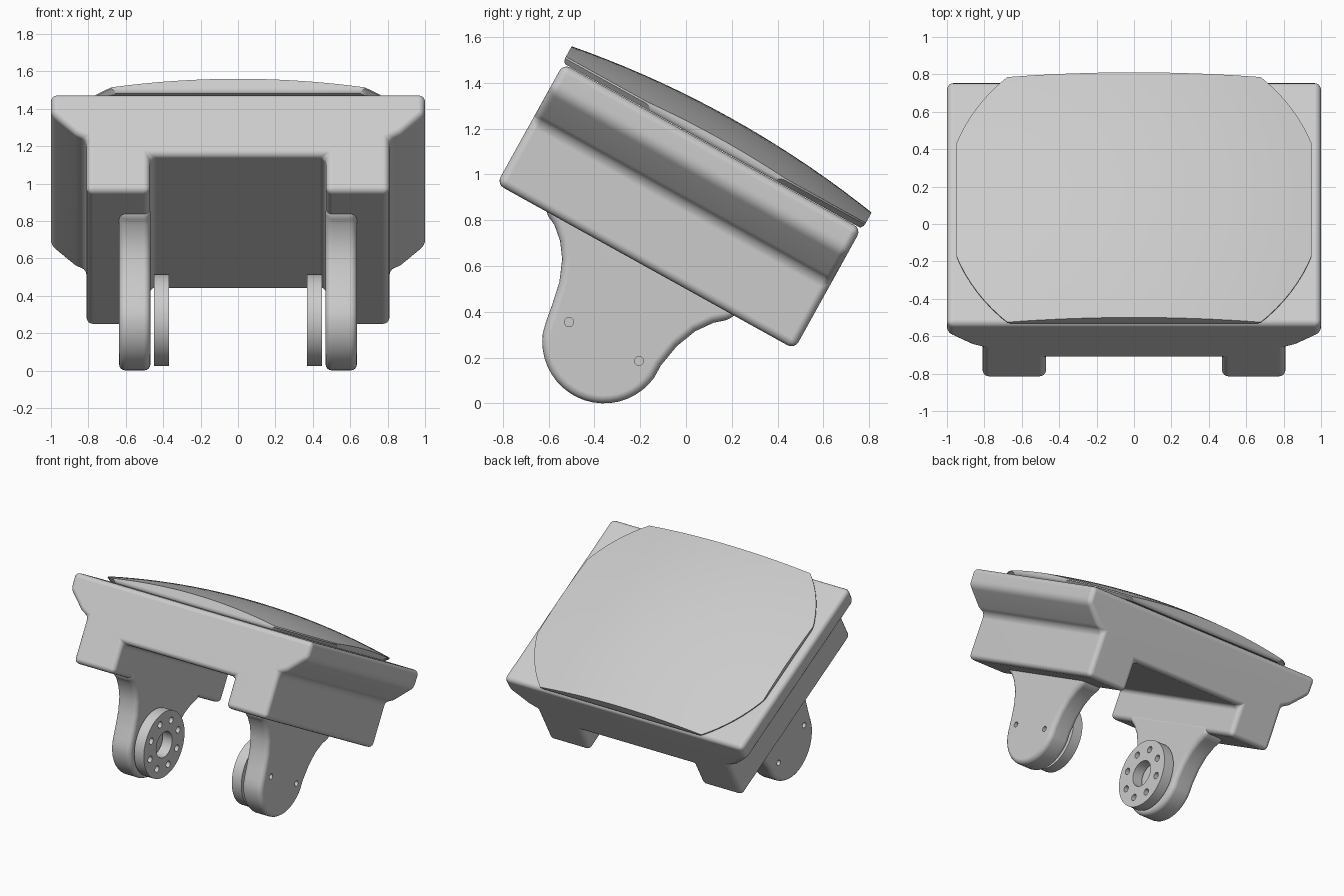
import bpy
import bmesh
from math import radians, cos, sin, sqrt, pi
from mathutils import Matrix, Vector

cube = bpy.data.objects.get("Cube")
if cube:
    bpy.data.objects.remove(cube, do_unlink=True)

TILT = radians(-29)
FRONT, BACK = -1.188, 0.3           # body ends along its own tilted axis
PIVOT = Vector((0, -0.358, 0.27))   # centre of the mounting discs

grey = bpy.data.materials.new("light_grey")
grey.use_nodes = True
grey.diffuse_color = (0.6, 0.6, 0.6, 1)
grey.node_tree.nodes["Principled BSDF"].inputs["Base Color"].default_value = (0.6, 0.6, 0.6, 1)


def make(name, bm):
    bmesh.ops.recalc_face_normals(bm, faces=bm.faces)
    mesh = bpy.data.meshes.new(name)
    bm.to_mesh(mesh)
    bm.free()
    obj = bpy.data.objects.new(name, mesh)
    bpy.context.collection.objects.link(obj)
    mesh.materials.append(grey)
    return obj


def prism(name, points, offset):
    """Closed outline swept along an offset vector."""
    bm = bmesh.new()
    face = bm.faces.new([bm.verts.new(p) for p in points])
    swept = bmesh.ops.extrude_face_region(bm, geom=[face])["geom"]
    bmesh.ops.translate(bm, vec=offset, verts=[g for g in swept if isinstance(g, bmesh.types.BMVert)])
    return make(name, bm)


def rods(name, specs):
    """Several x-axis cylinders (x0, x1, centre, radius, sides) in one mesh."""
    bm = bmesh.new()
    for x0, x1, c, r, sides in specs:
        place = Matrix.Translation(((x0 + x1) / 2, c.y, c.z)) @ Matrix.Rotation(pi / 2, 4, 'Y')
        bmesh.ops.create_cone(bm, cap_ends=True, segments=sides, radius1=r, radius2=r,
                              depth=abs(x1 - x0), matrix=place)
    return make(name, bm)


def apply_modifier(obj, kind, **settings):
    mod = obj.modifiers.new(kind.title(), kind)
    for key, value in settings.items():
        setattr(mod, key, value)
    bpy.context.view_layer.objects.active = obj
    bpy.ops.object.modifier_apply(modifier=mod.name)


def bevel(obj, width, segments=4):
    apply_modifier(obj, 'BEVEL', width=width, segments=segments, limit_method='ANGLE',
                   angle_limit=radians(30), use_clamp_overlap=False)


def boolean(obj, other, operation):
    apply_modifier(obj, 'BOOLEAN', object=other, operation=operation, solver='EXACT')
    bpy.data.objects.remove(other, do_unlink=True)


def finish(obj):
    bpy.ops.object.select_all(action='DESELECT')
    obj.select_set(True)
    bpy.context.view_layer.objects.active = obj
    bpy.ops.object.shade_smooth_by_angle(angle=radians(32))
    obj.modifiers.new("Weighted", 'WEIGHTED_NORMAL').keep_sharp = True


def around(angle, radius):
    return PIVOT + Vector((0, radius * cos(angle), radius * sin(angle)))


# Tilted housing: stepped cross-section with a channel along the underside
half = [(0.47, 0.657), (0.47, 0.437), (0.81, 0.437), (0.81, 0.765), (0.87, 0.795), (1, 0.915), (1, 1.038)]
section = half + [(-x, z) for x, z in reversed(half)]
housing = prism("housing", [(x, FRONT, z) for x, z in section], (0, BACK - FRONT, 0))
bevel(housing, 0.035)
housing.rotation_euler.x = TILT
finish(housing)

# Domed top panel: a shallow lathed dome trimmed by a box
middle = (FRONT + BACK) / 2
RIM, BIG = 1.01, 4.49
bm = bmesh.new()
profile = [(0, 1.04), (0.985, 1.04), (RIM, 1.062)]
profile += [(r, 1.185 - BIG + sqrt(BIG ** 2 - r ** 2)) for r in (RIM * (1 - i / 12) for i in range(13))]
verts = [bm.verts.new((r, 0, z)) for r, z in profile]
edges = [bm.edges.new(pair) for pair in zip(verts, verts[1:])]
bmesh.ops.spin(bm, geom=verts + edges, cent=(0, 0, 0), axis=(0, 0, 1), angle=2 * pi, steps=96)
bmesh.ops.remove_doubles(bm, verts=bm.verts, dist=0.0005)
bmesh.ops.translate(bm, verts=bm.verts, vec=(0, middle, 0))
panel = make("top_panel", bm)

bm = bmesh.new()
bmesh.ops.create_cube(bm, size=1, matrix=Matrix.Translation((0, middle, 1.235))
                      @ Matrix.Diagonal((1.9, BACK - FRONT + 0.01, 0.4, 1)))
trim = make("panel_trim", bm)
bevel(trim, 0.03)
boolean(panel, trim, 'INTERSECT')
panel.rotation_euler.x = TILT
finish(panel)

# Bracket outline: flared neck under the housing ending in a round foot
outline = [(-0.11, 0.165), (-0.04, 0.25), (0.04, 0.315), (0.12, 0.352), (0.2, 0.368), (0.25, 0.43),
           (-0.6, 0.9), (-0.615, 0.835), (-0.575, 0.78), (-0.55, 0.71), (-0.541, 0.63),
           (-0.553, 0.53), (-0.585, 0.43), (-0.612, 0.355)]
foot = [(PIVOT.y + 0.27 * cos(a), PIVOT.z + 0.27 * sin(a))
        for a in (radians(172 + i * 8) for i in range(20))]

for side, s in (("left", 1), ("right", -1)):
    # Bracket with two screw holes on its outer face
    bracket = prism(side + "_bracket", [(s * 0.468, y, z) for y, z in outline + foot], (s * 0.168, 0, 0))
    bevel(bracket, 0.035)
    screws = rods("screw_cutter", [(s * 0.56, s * 0.7, around(TILT + k * pi, 0.175), 0.02, 20) for k in range(2)])
    boolean(bracket, screws, 'DIFFERENCE')
    finish(bracket)

    # Mounting disc with a centre bore and a ring of bolt holes
    disc = rods(side + "_mounting_disc", [(s * 0.37, s * 0.45, PIVOT, 0.245, 64)])
    holes = [(s * 0.3, s * 0.5, around(TILT + k * pi / 4, 0.175), 0.024, 20) for k in range(8)]
    holes.append((s * 0.3, s * 0.5, PIVOT, 0.095, 40))
    boolean(disc, rods("hole_cutter", holes), 'DIFFERENCE')
    finish(disc)
